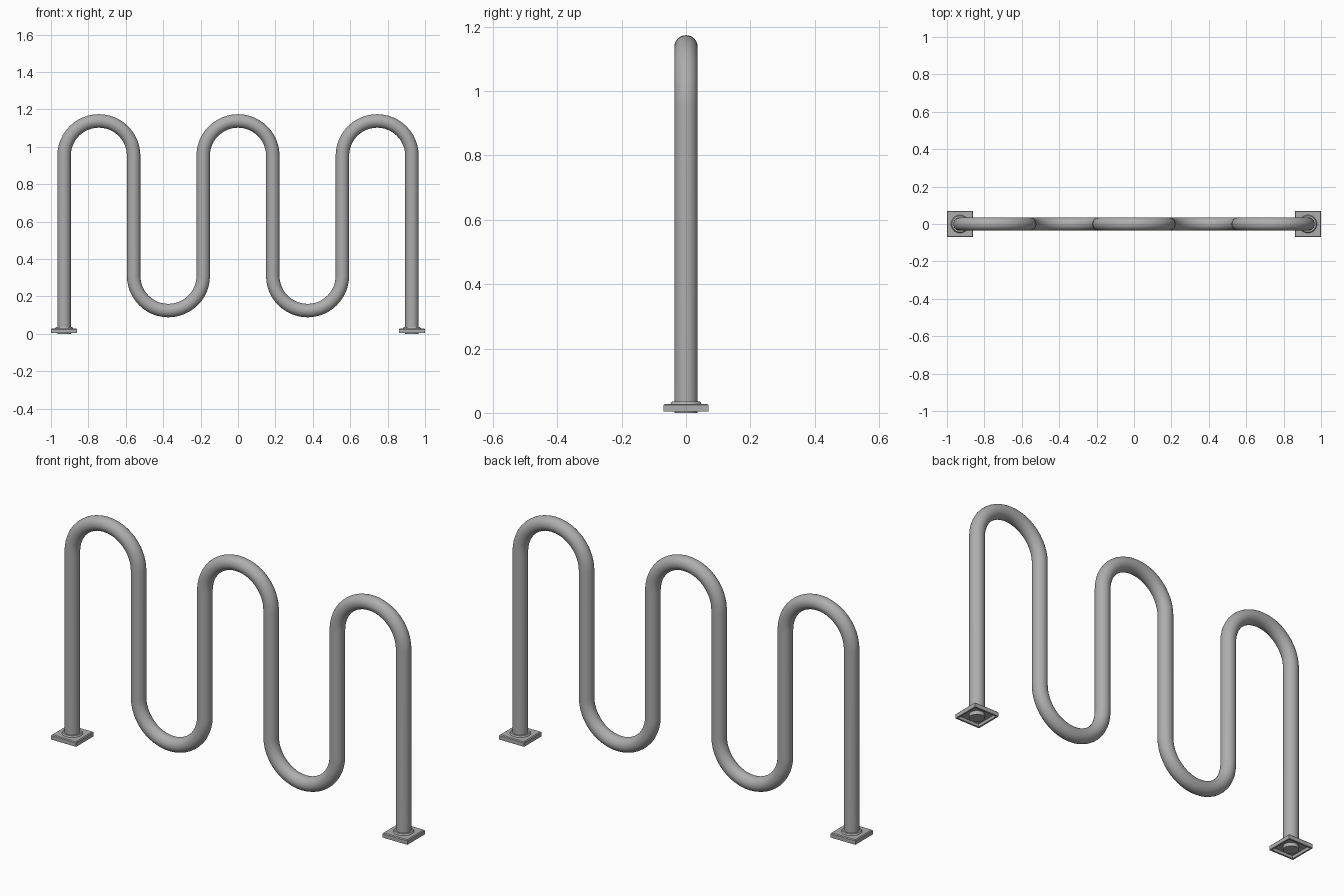
import bpy, bmesh, math
from mathutils import Vector

cube = bpy.data.objects.get("Cube")
if cube:
    bpy.data.objects.remove(cube, do_unlink=True)

steel = bpy.data.materials.new("galvanised_grey")
steel.use_nodes = True
GREY = (0.42, 0.42, 0.42, 1)
steel.diffuse_color = GREY
steel.node_tree.nodes["Principled BSDF"].inputs["Base Color"].default_value = GREY

LEG_X = 0.93            # outer leg position
BEND = LEG_X / 5        # bend radius: five half-turns between the legs
PIPE = 0.036
TOP_Z, LOW_Z = 0.952, 0.31
STEPS = 24


def smooth(obj):
    bpy.ops.object.select_all(action='DESELECT')
    obj.select_set(True)
    bpy.context.view_layer.objects.active = obj
    bpy.ops.object.shade_smooth_by_angle(angle=math.radians(35))


def mesh_object(name, bm):
    mesh = bpy.data.meshes.new(name)
    bm.to_mesh(mesh)
    bm.free()
    mesh.materials.append(steel)
    obj = bpy.data.objects.new(name, mesh)
    bpy.context.collection.objects.link(obj)
    smooth(obj)
    return obj


def serpentine_path():
    """Centre line: legs joined by alternating upper and lower half-turns."""
    path = [Vector((-LEG_X, 0, 0))]
    for turn in range(5):
        cx = -LEG_X + BEND * (2 * turn + 1)
        cz, side = (TOP_Z, 1) if turn % 2 == 0 else (LOW_Z, -1)
        for i in range(STEPS + 1):
            a = math.pi * i / STEPS
            path.append(Vector((cx - BEND * math.cos(a), 0,
                                cz + side * BEND * math.sin(a))))
    path.append(Vector((LEG_X, 0, 0)))
    return path


def sweep_pipe(path, sides=24):
    bm = bmesh.new()
    rings = []
    for i, p in enumerate(path):
        ahead = path[min(i + 1, len(path) - 1)]
        behind = path[max(i - 1, 0)]
        d = (ahead - p).normalized() + (p - behind).normalized()
        across = d.normalized().cross(Vector((0, 1, 0)))
        rings.append([bm.verts.new(
            p + PIPE * (math.cos(t) * across + math.sin(t) * Vector((0, 1, 0))))
            for t in (2 * math.pi * k / sides for k in range(sides))])
    for a, b in zip(rings, rings[1:]):
        for k in range(sides):
            n = (k + 1) % sides
            bm.faces.new((a[k], a[n], b[n], b[k]))
    bm.faces.new(rings[0])
    bm.faces.new(rings[-1])
    bmesh.ops.recalc_face_normals(bm, faces=bm.faces)
    return bm


def base_plate(name, x):
    """Square foot, hollow underneath."""
    half, low, high = 0.07, 0.004, 0.028
    bm = bmesh.new()
    bmesh.ops.create_cube(bm, size=1)
    for v in bm.verts:
        v.co = (x + v.co.x * 2 * half, v.co.y * 2 * half,
                low if v.co.z < 0 else high)
    bm.normal_update()
    top_edges = [e for e in bm.edges if all(v.co.z > 0.02 for v in e.verts)]
    bmesh.ops.bevel(bm, geom=top_edges, offset=0.004, segments=1, affect='EDGES')
    bm.normal_update()
    under = [f for f in bm.faces if f.normal.z < -0.9]
    bmesh.ops.inset_region(bm, faces=under, thickness=0.012)
    recess = bmesh.ops.extrude_face_region(bm, geom=under)["geom"]
    bmesh.ops.delete(bm, geom=under, context='FACES')
    bmesh.ops.translate(bm, vec=(0, 0, 0.015),
                        verts=[g for g in recess if isinstance(g, bmesh.types.BMVert)])
    bmesh.ops.recalc_face_normals(bm, faces=bm.faces)
    mesh_object(name, bm)


def collar(name, x):
    """Weld ring where the pipe meets the plate."""
    bm = bmesh.new()
    bmesh.ops.create_cone(bm, cap_ends=True, segments=32, radius1=0.05,
                          radius2=0.044, depth=0.01)
    bmesh.ops.translate(bm, vec=(x, 0, 0.03), verts=bm.verts)
    mesh_object(name, bm)


mesh_object("bent_pipe", sweep_pipe(serpentine_path()))
for side, x in (("left", LEG_X), ("right", -LEG_X)):
    base_plate(side + "_base_plate", x)
    collar(side + "_collar", x)
